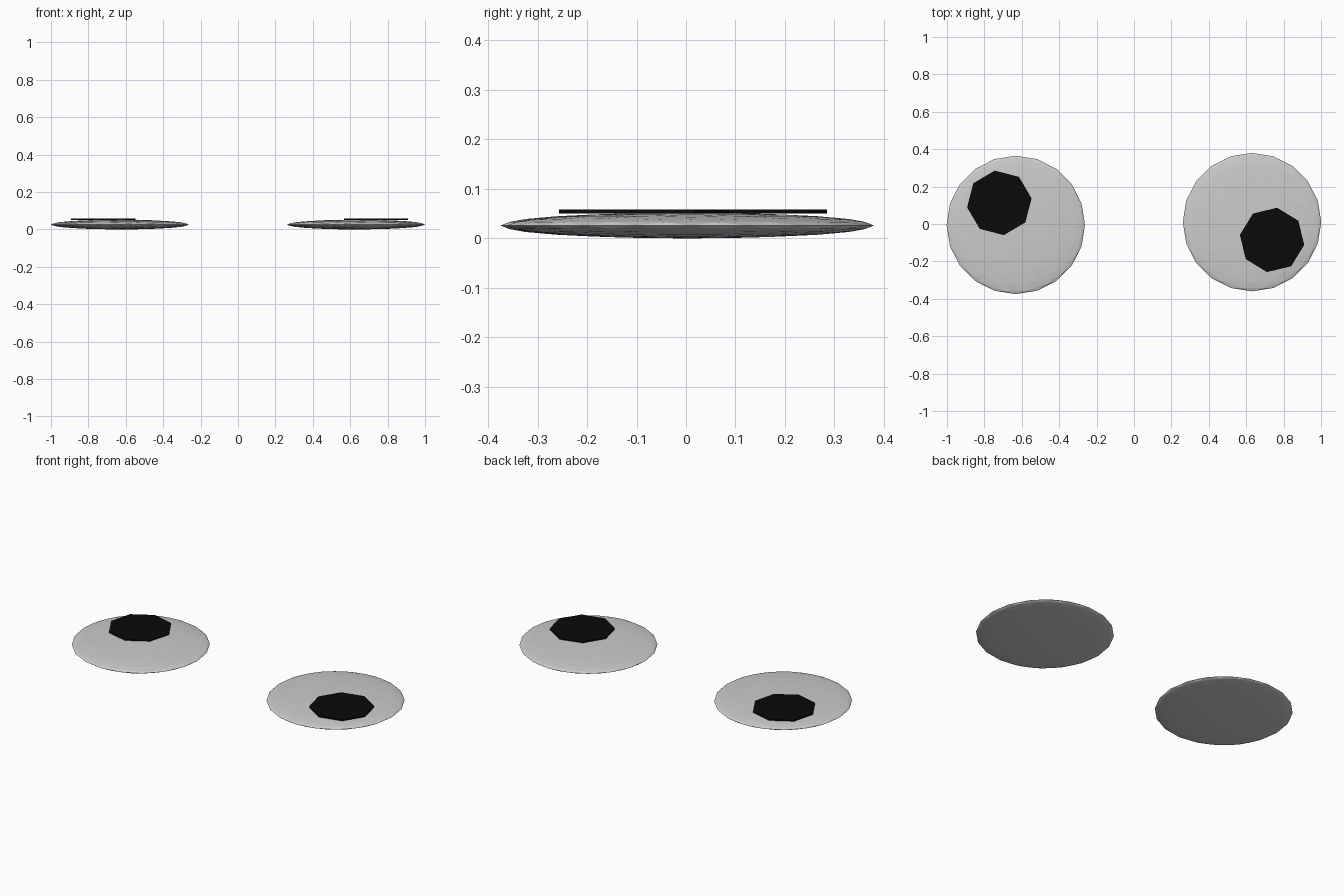
import bpy
from math import radians

if "Cube" in bpy.data.objects:
    bpy.data.objects.remove(bpy.data.objects["Cube"])

black = bpy.data.materials.new("black")
black.diffuse_color = (0.003, 0.003, 0.003, 1)
black.use_nodes = True
black.node_tree.nodes["Principled BSDF"].inputs["Base Color"].default_value = black.diffuse_color


def eye(side, centre, pupil_centre, turn, pupil_turn):
    # squashed low-poly ball for the eyeball
    bpy.ops.mesh.primitive_ico_sphere_add(
        subdivisions=3, radius=1, location=(*centre, 0.026),
        rotation=(0, 0, radians(turn)))
    ball = bpy.context.object
    ball.name = side + "_eyeball"
    ball.scale = (0.37, 0.37, 0.026)

    # thin eight-sided pupil lying on top
    bpy.ops.mesh.primitive_cylinder_add(
        vertices=8, radius=0.174, depth=0.008,
        location=(*pupil_centre, 0.054),
        rotation=(0, 0, radians(pupil_turn)))
    pupil = bpy.context.object
    pupil.name = side + "_pupil"
    pupil.data.materials.append(black)


eye("left", (-0.632, -0.005), (-0.72, 0.113), 180, 8)
eye("right", (0.631, 0.010), (0.738, -0.085), 0, -9)
